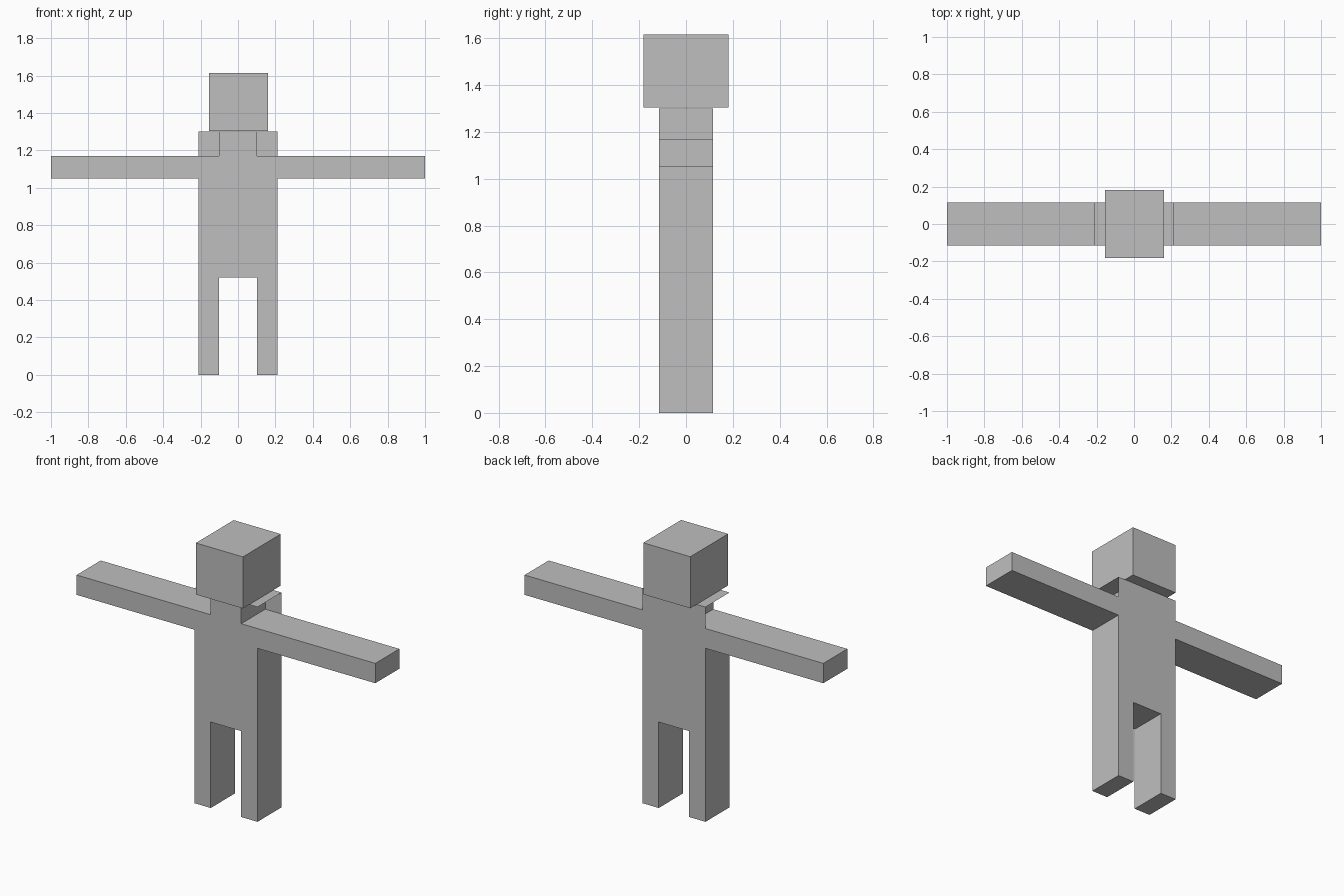
import bpy, bmesh

if "Cube" in bpy.data.objects:
    bpy.data.objects.remove(bpy.data.objects["Cube"])

grey = bpy.data.materials.new("light_grey")
grey.diffuse_color = (0.52, 0.52, 0.52, 1)
grey.use_nodes = True
grey.node_tree.nodes["Principled BSDF"].inputs["Base Color"].default_value = grey.diffuse_color

D = 0.115              # half depth of the body
INNER, OUTER = 0.102, 0.211   # neck / leg gap half width, torso half width
ARM_LOW, ARM_TOP, SHOULDER = 1.05, 1.17, 1.30


def finish(name, bm):
    mesh = bpy.data.meshes.new(name)
    bm.to_mesh(mesh)
    bm.free()
    mesh.materials.append(grey)
    obj = bpy.data.objects.new(name, mesh)
    bpy.context.collection.objects.link(obj)
    return obj


def quad(name, corners):
    bm = bmesh.new()
    bm.faces.new([bm.verts.new(c) for c in corners])
    return finish(name, bm)


# Body: half outline of leg, arm and neck, mirrored and extruded in depth
half = [(INNER, 0.52), (INNER, 0), (OUTER, 0), (OUTER, ARM_LOW), (1, ARM_LOW),
        (1, ARM_TOP), (INNER, ARM_TOP), (INNER, SHOULDER)]
outline = half + [(-x, z) for x, z in reversed(half)]
bm = bmesh.new()
front = bm.faces.new([bm.verts.new((x, -D, z)) for x, z in outline])
ext = bmesh.ops.extrude_face_region(bm, geom=[front], use_keep_orig=True)
bmesh.ops.translate(bm, vec=(0, 2 * D, 0),
                    verts=[v for v in ext["geom"] if isinstance(v, bmesh.types.BMVert)])
bmesh.ops.recalc_face_normals(bm, faces=bm.faces)
finish("body", bm)

# Thin shoulder sheets: an upright back sheet and a flat top sheet per side
for side, s in (("left", -1), ("right", 1)):
    a, b = sorted((s * INNER, s * OUTER))
    quad(side + "_shoulder_back", [(b, D, ARM_TOP), (a, D, ARM_TOP),
                                   (a, D, SHOULDER), (b, D, SHOULDER)])
    quad(side + "_shoulder_top", [(a, -D, SHOULDER), (b, -D, SHOULDER),
                                  (b, D, SHOULDER), (a, D, SHOULDER)])

# Head block
bm = bmesh.new()
bmesh.ops.create_cube(bm, size=1)
for v in bm.verts:
    v.co = (v.co.x * 0.315 + 0.002, v.co.y * 0.362, v.co.z * 0.312 + 1.459)
finish("head", bm)
